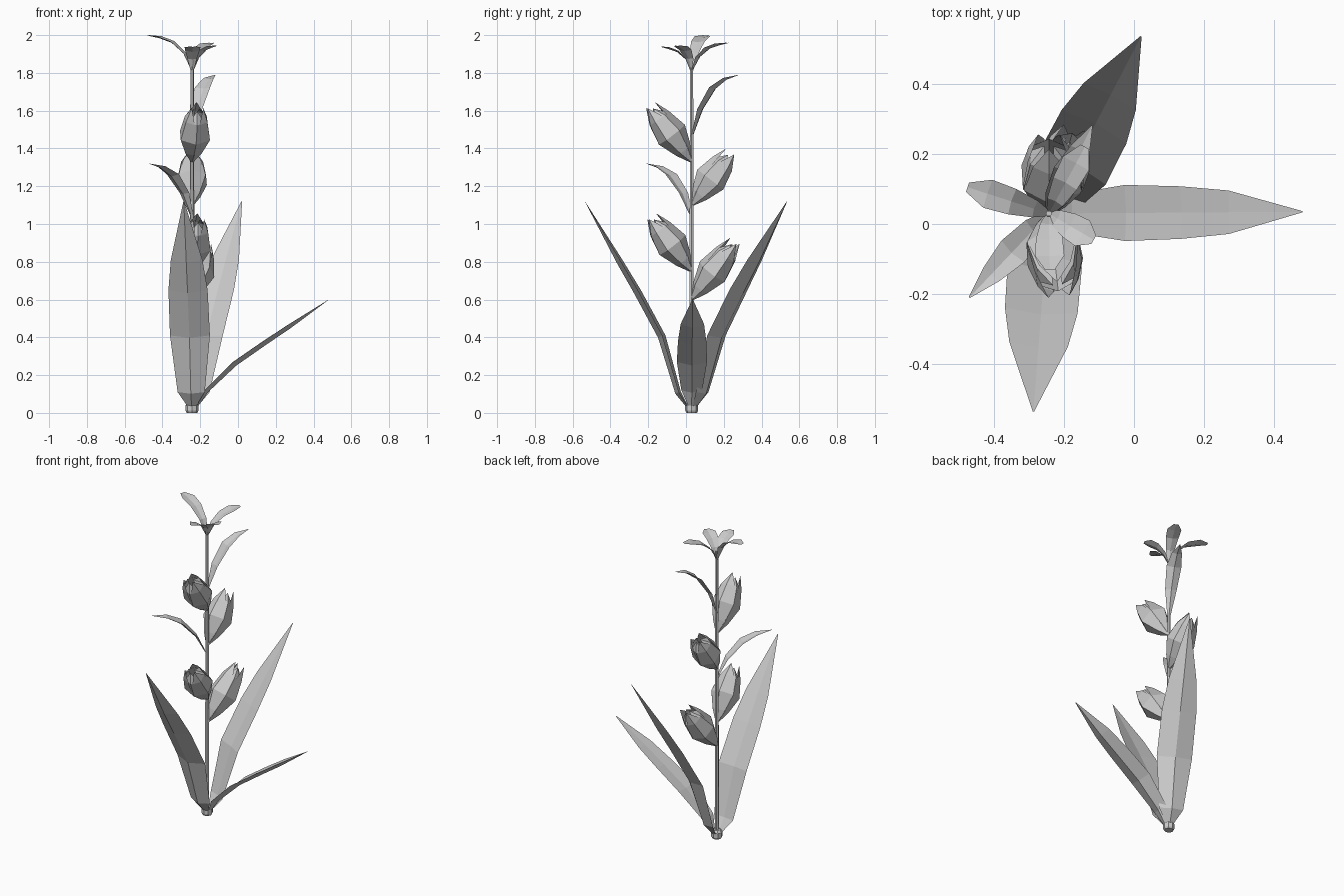
import bpy, math
from mathutils import Vector

if "Cube" in bpy.data.objects:
    bpy.data.objects.remove(bpy.data.objects["Cube"])

SX, SY = -0.243, 0.03   # stem position


def make(name, verts, faces):
    me = bpy.data.meshes.new(name)
    me.from_pydata([tuple(v) for v in verts], [], faces)
    me.update()
    ob = bpy.data.objects.new(name, me)
    bpy.context.collection.objects.link(ob)
    return ob


def lathe(name, profile, sides):
    verts, faces = [], []
    for r, z in profile:
        for k in range(sides):
            a = 2 * math.pi * k / sides
            verts.append((SX + r * math.cos(a), SY + r * math.sin(a), z))
    for i in range(len(profile) - 1):
        for k in range(sides):
            a, b = i * sides + k, i * sides + (k + 1) % sides
            faces.append((a, b, b + sides, a + sides))
    faces.append(tuple(range(sides))[::-1])
    faces.append(tuple(range(len(verts) - sides, len(verts))))
    make(name, verts, faces)


def leaf(name, tip, path, fold, thick):
    """path rows: fraction of reach, height, half width; thin folded blade"""
    d = Vector((tip[0] - SX, tip[1] - SY, 0))
    side = Vector((d.y, -d.x, 0)).normalized()
    pts = [Vector((SX, SY, z)) + d * f for f, z, w in path]
    verts, faces = [], []
    for i, (f, z, w) in enumerate(path):
        t = (pts[min(i + 1, len(pts) - 1)] - pts[max(i - 1, 0)]).normalized()
        n = side.cross(t).normalized()
        p, k = pts[i], min(1, w / 0.05)
        mid = p - n * fold * w
        verts += [p - side * w, mid + n * thick * k, p + side * w, mid - n * thick * k]
    for i in range(len(path) - 1):
        for k in range(4):
            a, b = i * 4 + k, i * 4 + (k + 1) % 4
            faces.append((a, b, b + 4, a + 4))
    make(name, verts, faces)


def bud(name, z0, dx, sgn, length):
    """two rings of three cupped petals around a tilted axis"""
    base = Vector((SX, SY, z0))
    axis = Vector((dx, 0.205 * sgn, 0.27)).normalized()
    u = axis.cross(Vector((0, 0, 1))).normalized()
    v = axis.cross(u)
    prof = [(0.0, 0.008, 60), (0.2, 0.05, 62), (0.48, 0.09, 58), (0.78, 0.066, 48)]
    verts, faces = [], []
    for p in range(6):
        inner = p % 2
        rs = 0.92 if inner else 1.0
        c = math.radians(60 * p + 30)
        s = len(verts)
        for t, r, spread in prof:
            for k in (-1, 0, 1):
                a = c + k * math.radians(spread)
                rr = r * rs * (1 if k == 0 else 0.93)
                verts.append(base + axis * length * t + (u * math.cos(a) + v * math.sin(a)) * rr)
        tr = 0.015 if inner else 0.035
        verts.append(base + axis * length * (0.94 if inner else 1.0)
                     + (u * math.cos(c) + v * math.sin(c)) * tr)
        for i in range(len(prof) - 1):
            for k in range(2):
                a = s + i * 3 + k
                faces.append((a, a + 1, a + 4, a + 3))
        e = s + 3 * (len(prof) - 1)
        faces += [(e, e + 1, e + 3), (e + 1, e + 2, e + 3)]
    make(name, verts, faces)


# Base bulb and stem
lathe("root_base", [(0.028, 0.0), (0.034, 0.012), (0.034, 0.04), (0.022, 0.055)], 8)
lathe("stem", [(0.013, 0.03), (0.012, 1.0), (0.009, 1.86)], 6)

# Large basal leaves
tall = [(0.03, 0.03, 0.02), (0.11, 0.11, 0.072), (0.26, 0.41, 0.106),
        (0.49, 0.65, 0.104), (0.66, 0.81, 0.084), (1, 1.12, 0.002)]
low = [(0.03, 0.03, 0.015), (0.09, 0.12, 0.055), (0.3, 0.27, 0.08),
       (0.52, 0.38, 0.075), (0.71, 0.47, 0.062), (1, 0.6, 0.002)]
leaf("back_leaf", (0.02, 0.535), tall, 0.22, 0.01)
leaf("front_leaf", (-0.287, -0.535), tall, 0.22, 0.01)
leaf("right_leaf", (0.48, 0.035), low, 0.2, 0.01)

# Flower buds alternating along the stem
for i, (z, dx, s, ln) in enumerate([(0.60, 0.06, 1, 0.39), (0.75, 0.03, -1, 0.36),
                                    (1.10, 0.0, 1, 0.35), (1.33, 0.025, -1, 0.37)]):
    bud(f"flower_bud_{i + 1}", z, dx, s, ln)


# Curved leaves on the stem
def curved(z0, h):
    return [(0.0, z0, 0.01), (0.18, z0 + h * 0.45, 0.035), (0.45, z0 + h * 0.8, 0.045),
            (0.72, z0 + h * 0.95, 0.03), (1, z0 + h, 0.002)]


leaf("stem_leaf_lower", (-0.47, -0.21), curved(1.04, 0.28), 0.3, 0.003)
leaf("stem_leaf_upper", (-0.12, 0.28), curved(1.46, 0.33), 0.3, 0.003)

# Crown of small blunt leaves
for i, (x, y, z) in enumerate([(-0.475, 0.105, 2.0), (-0.14, 0.22, 1.96),
                               (-0.115, -0.045, 1.945), (-0.24, -0.13, 1.94)]):
    h = z - 1.81
    leaf(f"crown_leaf_{i + 1}", (x, y),
         [(0, 1.81, 0.008), (0.17, 1.81 + h * 0.5, 0.025), (0.45, 1.81 + h * 0.83, 0.038),
          (0.75, 1.81 + h * 0.97, 0.042), (1, z, 0.014)], 0.2, 0.002)
